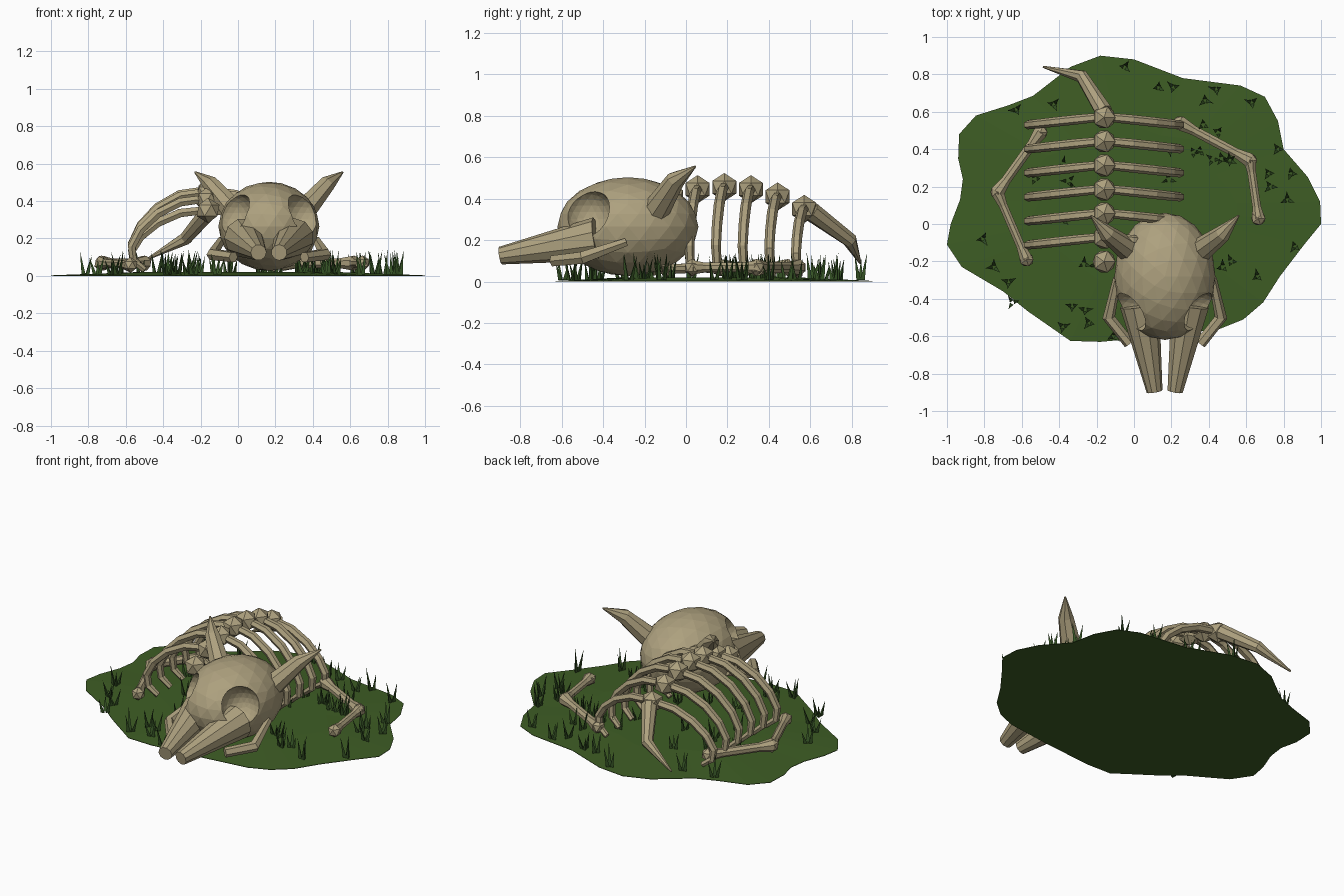
import bpy, bmesh, math, random
from mathutils import Vector

if "Cube" in bpy.data.objects:
    bpy.data.objects.remove(bpy.data.objects["Cube"])

random.seed(4)

def mat(name, rgb):
    m = bpy.data.materials.new(name)
    m.diffuse_color = (*rgb, 1)
    m.use_nodes = True
    m.node_tree.nodes["Principled BSDF"].inputs["Base Color"].default_value = m.diffuse_color
    return m

BONE = mat("bone", (0.42, 0.355, 0.21))
EARTH = mat("grassy ground", (0.048, 0.11, 0.018))
BLADE = mat("grass blades", (0.035, 0.085, 0.018))

def finish(bm, name, material):
    bmesh.ops.recalc_face_normals(bm, faces=bm.faces)
    me = bpy.data.meshes.new(name)
    bm.to_mesh(me)
    bm.free()
    me.materials.append(material)
    ob = bpy.data.objects.new(name, me)
    bpy.context.collection.objects.link(ob)
    return ob

def ball(name, loc, radii, sub):
    bm = bmesh.new()
    bmesh.ops.create_icosphere(bm, subdivisions=sub, radius=1)
    bmesh.ops.scale(bm, vec=radii, verts=bm.verts)
    bmesh.ops.translate(bm, vec=loc, verts=bm.verts)
    return finish(bm, name, BONE)

def tube(name, pts, radii, sides=8):
    """Closed low-poly tube with its own radius at each point."""
    pts = [Vector(p) for p in pts]
    chord = pts[-1] - pts[0]
    ref = Vector((0, 0, 0))
    ref[min(range(3), key=lambda i: abs(chord[i]))] = 1
    bm = bmesh.new()
    rings = []
    for i, (p, r) in enumerate(zip(pts, radii)):
        t = (pts[min(i + 1, len(pts) - 1)] - pts[max(i - 1, 0)]).normalized()
        u = t.cross(ref).normalized()
        v = t.cross(u)
        rings.append([bm.verts.new(p + r * (u * math.cos(a) + v * math.sin(a)))
                      for a in (2 * math.pi * (k + 0.5) / sides for k in range(sides))])
    for a, b in zip(rings, rings[1:]):
        for k in range(sides):
            n = (k + 1) % sides
            bm.faces.new((a[k], a[n], b[n], b[k]))
    bm.faces.new(rings[0])
    bm.faces.new(rings[-1])
    return finish(bm, name, BONE)

# Ground patch: wavy outline, low mound with a flat underside
outline = [(-.18, .90), (0, .88), (.26, .78), (.57, .74), (.70, .68), (.77, .55), (.80, .40),
           (.93, .25), (.995, .12), (1, 0), (.91, -.11), (.78, -.28), (.69, -.42), (.585, -.51),
           (.46, -.56), (.15, -.60), (-.18, -.63), (-.34, -.625), (-.57, -.465), (-.70, -.36),
           (-.92, -.23), (-1, -.11), (-.98, 0), (-.93, .13), (-.915, .24), (-.94, .35),
           (-.935, .48), (-.845, .58), (-.67, .635), (-.54, .685), (-.34, .84)]
bm = bmesh.new()
levels = [[bm.verts.new((x * s, .1 + (y - .1) * s, z)) for x, y in outline]
          for s, z in ((1, 0), (1, .003), (.55, .02))]
for a, b in zip(levels, levels[1:]):
    for k in range(len(outline)):
        n = (k + 1) % len(outline)
        bm.faces.new((a[k], a[n], b[n], b[k]))
bm.faces.new(levels[0])
bm.faces.new(levels[-1])
finish(bm, "ground_patch", EARTH)

# Grass tufts: a few leaning three-sided blades each
tufts = [(-.05, .84), (.13, .73), (.21, .73), (.38, .66), (.44, .72), (.63, .65), (.37, .53),
         (.45, .49), (.77, .40), (.84, .27), (.72, .27), (.73, .20), (.82, .13), (.86, -.12),
         (.52, -.20), (.66, -.28), (.47, .35), (.35, .39), (-.81, -.08), (-.75, -.23),
         (-.67, -.31), (-.65, -.42), (-.38, -.55), (-.24, -.53), (-.33, -.44), (-.26, -.46),
         (-.63, .61), (-.43, .64), (-.38, .32), (-.35, .23), (-.33, .19), (.51, .34),
         (-.53, .24), (.19, .40), (-.11, -.60)]
tufts += [(random.uniform(-.45, .6), random.uniform(-.3, .5)) for _ in range(14)]
bm = bmesh.new()
for x, y in tufts:
    spin = random.uniform(0, 6.28)
    for k in range(3):
        a = spin + k * 2.1 + random.uniform(-.3, .3)
        d = Vector((math.cos(a), math.sin(a), 0))
        c = Vector((x, y, .008)) + d * .014
        h, w = random.uniform(.075, .135), .013
        base = [bm.verts.new(c + w * Vector((math.cos(a + j * 2.094), math.sin(a + j * 2.094), 0)))
                for j in range(3)]
        tip = bm.verts.new(c + d * random.uniform(.015, .035) + Vector((0, 0, h)))
        bm.faces.new(base)
        for j in range(3):
            bm.faces.new((base[j], base[(j + 1) % 3], tip))
finish(bm, "grass_tufts", BLADE)

# Spine and ribs
SX = -.16
heights = [.35, .41, .445, .455, .445, .41, .35]
profile = [(.03, 0, 1), (.15, -.012, .96), (.27, -.025, .81), (.36, -.035, .6),
           (.408, -.04, .38), (.40, -.035, .2), (.34, -.025, .08)]
for i, h in enumerate(heights):
    y = .57 - .1285 * i
    ball(f"vertebra_{i + 1}", (SX, y, h), (.068,) * 3, 1)
    if i < 6:
        for side in (-1, 1):
            tube(f"rib_{i + 1}_{'left' if side < 0 else 'right'}",
                 [(SX + side * dx, y + dy, h * f) for dx, dy, f in profile],
                 [.024, .026, .026, .025, .024, .022, .017], 6)

# Tail
tube("tail", [(SX, .60, .34), (-.28, .79, .20), (-.485, .84, .09)], [.048, .036, .006], 8)

# Limb bones with knobbed ends
def limb_bone(name, a, b, r=.025):
    a, b = Vector(a), Vector(b)
    tube(name, [a, a.lerp(b, .2), a.lerp(b, .8), b], [r * 1.5, r, r, r * 1.5], 8)
    for tag, p in (("start", a), ("end", b)):
        ball(f"{name}_knob_{tag}", p, (.042,) * 3, 1)

Z = .068
for name, a, b, c in (("left_leg", (-.50, .49, Z), (-.73, .17, Z), (-.575, -.19, Z - .01)),
                      ("right_leg", (.245, .54, Z), (.62, .34, Z), (.665, .03, Z))):
    limb_bone(name + "_upper", a, b, .028)
    limb_bone(name + "_lower", b, c)

# Skull with scooped eye sockets
KX = .165
skull = ball("skull", (KX, -.28, .265), (.27, .34, .238), 3)
for side in (-1, 1):
    cutter = ball("socket_cutter", (KX + side * .19, -.475, .335), (.118,) * 3, 3)
    cutter.hide_render = True
    mod = skull.modifiers.new("socket", 'BOOLEAN')
    mod.operation = 'DIFFERENCE'
    mod.solver = 'EXACT'
    mod.object = cutter
    bpy.context.view_layer.objects.active = skull
    bpy.ops.object.modifier_apply(modifier=mod.name)
    bpy.data.objects.remove(cutter)

# Muzzle halves, cheekbones and horns, mirrored about the skull centre
for side, tag in ((-1, "left"), (1, "right")):
    def m(*pts):
        return [(KX + side * x, y, z) for x, y, z in pts]
    tube("muzzle_" + tag, m((.135, -.43, .205), (.055, -.895, .125)), [.106, .043], 10)
    tube("cheekbone_" + tag, m((.255, -.29, .19), (.30, -.50, .115), (.19, -.64, .10)),
         [.022, .034, .03], 6)
    tube("horn_" + tag, m((.19, -.14, .35), (.31, -.05, .49), (.395, .045, .555)),
         [.066, .046, .005], 8)
